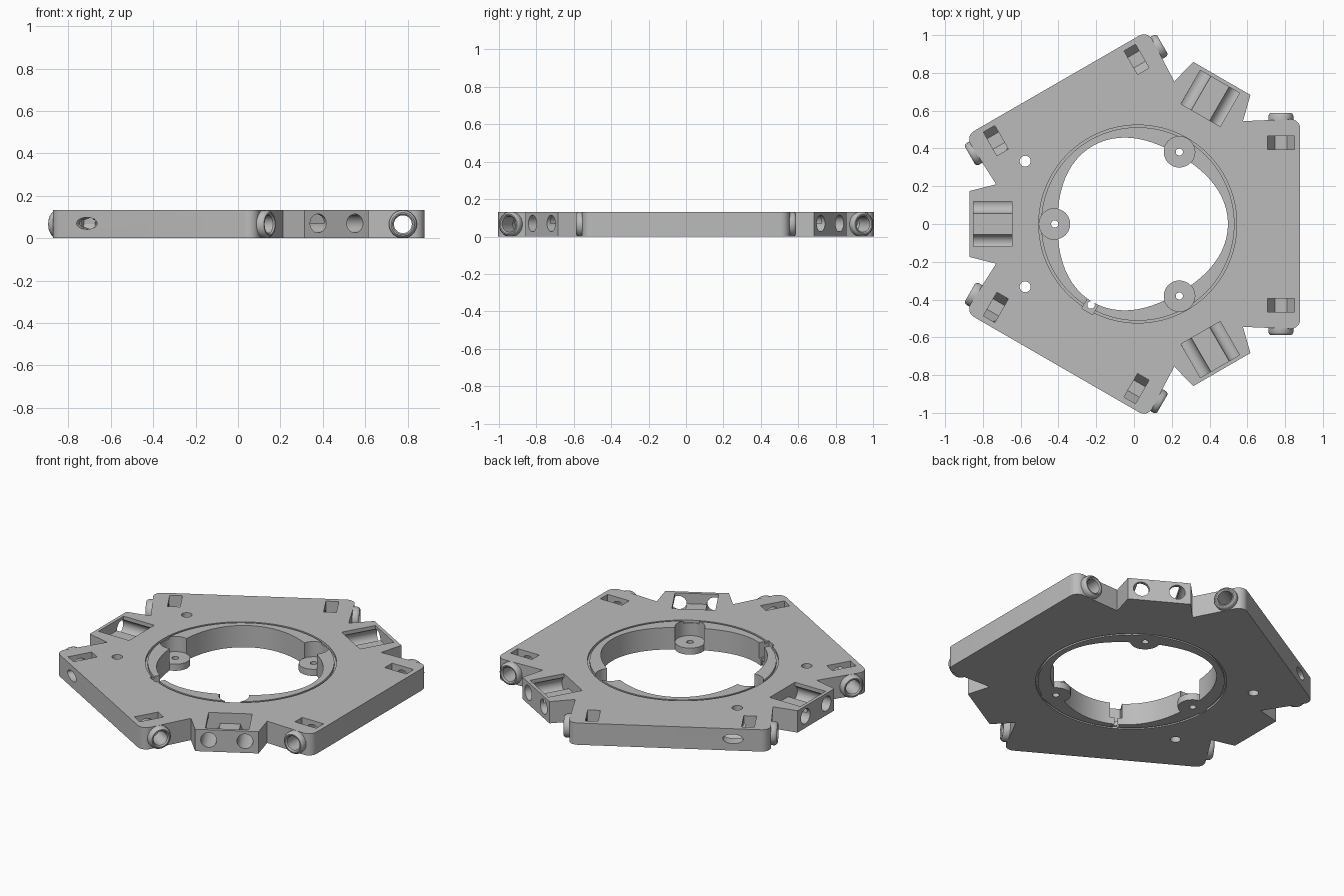
import bpy, bmesh, math
from mathutils import Matrix, Vector

cube = bpy.data.objects.get("Cube")
if cube:
    bpy.data.objects.remove(cube, do_unlink=True)

H = 0.132            # plate thickness
MID = H / 2
CENTRE = Matrix.Translation((0.02, 0, 0))

grey = bpy.data.materials.new("plain grey")
grey.use_nodes = True
grey.diffuse_color = (0.5, 0.5, 0.5, 1)
grey.node_tree.nodes["Principled BSDF"].inputs["Base Color"].default_value = (0.5, 0.5, 0.5, 1)


def spun(deg):
    return CENTRE @ Matrix.Rotation(math.radians(deg), 4, 'Z')


def finish(name, bm, matrix):
    bmesh.ops.transform(bm, matrix=matrix, verts=bm.verts)
    bmesh.ops.recalc_face_normals(bm, faces=bm.faces)
    mesh = bpy.data.meshes.new(name)
    bm.to_mesh(mesh)
    bm.free()
    mesh.materials.append(grey)
    ob = bpy.data.objects.new(name, mesh)
    bpy.context.collection.objects.link(ob)
    return ob


def prism(name, points, z0, z1, matrix=CENTRE):
    bm = bmesh.new()
    face = bm.faces.new([bm.verts.new((x, y, z0)) for x, y in points])
    top = bmesh.ops.extrude_face_region(bm, geom=[face])["geom"]
    for v in top:
        if isinstance(v, bmesh.types.BMVert):
            v.co.z = z1
    return finish(name, bm, matrix)


def circle(r, n=48, x=0, y=0):
    return [(x + r * math.cos(2 * math.pi * i / n), y + r * math.sin(2 * math.pi * i / n)) for i in range(n)]


def rect(x0, x1, y0, y1):
    return [(x0, y0), (x1, y0), (x1, y1), (x0, y1)]


def lathe(name, profile, matrix, n=48):
    # closed (radius, height) loop turned about z
    bm = bmesh.new()
    rings = [[bm.verts.new((r * c, r * s, z)) for r, z in profile]
             for c, s in circle(1, n)]
    for i in range(n):
        a, b = rings[i], rings[(i + 1) % n]
        for j in range(len(profile)):
            k = (j + 1) % len(profile)
            bm.faces.new((a[j], b[j], b[k], a[k]))
    return finish(name, bm, matrix)


def cut(body, cutters):
    for c in cutters:
        c.hide_render = True
        m = body.modifiers.new("cut", 'BOOLEAN')
        m.operation, m.solver, m.object = 'DIFFERENCE', 'EXACT', c
    bpy.context.view_layer.update()
    deps = bpy.context.evaluated_depsgraph_get()
    mesh = bpy.data.meshes.new_from_object(body.evaluated_get(deps))
    body.modifiers.clear()
    body.data = mesh
    for c in cutters:
        bpy.data.objects.remove(c, do_unlink=True)


def smooth(ob):
    bpy.ops.object.select_all(action='DESELECT')
    ob.select_set(True)
    bpy.context.view_layer.objects.active = ob
    bpy.ops.object.shade_smooth_by_angle(angle=math.radians(30))


# Outline: three long sides with rounded corners, and three tabs between them
SIDE, HALF, FILLET = 0.86, 0.555, 0.05
sector = []
for sign in (-1, 1):
    arc = [(SIDE - FILLET + FILLET * math.cos(a), sign * (HALF - FILLET + FILLET * math.sin(a)))
           for a in [math.pi / 2 * i / 8 for i in range(9)]]
    sector += arc[::-1] if sign < 0 else arc
tab = Matrix.Rotation(math.radians(60), 2)
sector += [tuple(tab @ Vector(p)) for p in ((0.75, -0.21), (0.89, -0.175), (0.89, 0.175), (0.75, 0.21))]
outline = []
for k in range(3):
    turn = Matrix.Rotation(math.radians(120 * k), 2)
    outline += [tuple(turn @ Vector(p)) for p in sector]
plate = prism("plate", outline, 0, H)

# Wavy central opening
opening = []
for c, s in circle(1, 144):
    r = 0.451 + 0.026 * math.cos(3 * math.atan2(s, c))
    opening.append((r * c, r * s))
cutters = [prism("opening", opening, -0.1, 0.3)]

# Thin ring grooves, top and bottom
for z0, z1 in ((H - 0.015, H + 0.05), (-0.05, 0.012)):
    cutters.append(lathe("groove", [(0.512, z0), (0.524, z0), (0.524, z1), (0.512, z1)], CENTRE, 128))

ALONG_X = Matrix.Rotation(math.pi / 2, 4, 'Y')
ALONG_Y = Matrix.Rotation(-math.pi / 2, 4, 'X')
BORE_X = 0.758

for k in range(3):
    m = spun(120 * k)
    # Long bore running parallel to each long side
    cutters.append(prism("bore", circle(0.042), -0.8, 0.8,
                         m @ Matrix.Translation((BORE_X, 0, MID)) @ ALONG_Y))
    # Tapered nut slots near the corners
    for v in (-0.43, 0.43):
        slot = [(-0.072, 0.06), (0.072, 0.06), (0.072, -0.01), (0.032, -0.075),
                (-0.032, -0.075), (-0.072, -0.01)]
        cutters.append(prism("slot", slot, -0.035, 0.035,
                             m @ Matrix.Translation((BORE_X, v, MID + 0.01))
                             @ Matrix.Rotation(math.pi / 2, 4, 'X')))
    # Tab window with two round channels opening outward
    t = spun(120 * k + 60)
    cutters.append(prism("window", rect(0.665, 0.87, -0.12, 0.12), MID + 0.003, 0.3, t))
    for v in (-0.1, 0.1):
        cutters.append(prism("channel", circle(0.044), 0.665, 1.0,
                             t @ Matrix.Translation((0, v, MID + 0.004)) @ ALONG_X))
    # Pocket for each mounting lug
    cutters.append(prism("lug_pocket", circle(0.082, 48, 0.44), -0.1, 0.3, t))

# Oval side openings that meet a round vertical hole
for deg, v in ((120, 0.35), (240, -0.35)):
    m = spun(deg)
    cutters.append(prism("oval", circle(1, 40), 0.586, 1.0,
                         m @ Matrix.Translation((0, v, 0.07)) @ ALONG_X
                         @ Matrix.Diagonal((0.028, 0.056, 1, 1))))
    cutters.append(prism("pin_hole", circle(0.029, 32, 0.586, v), -0.1, 0.3, m))

# Small notch in the inner wall with a hole in its floor
notch = spun(240)
cutters.append(prism("notch", rect(0.43, 0.535, -0.033, 0.033), 0.04, 0.3, notch))
cutters.append(prism("notch_hole", circle(0.02, 24, 0.495), -0.1, 0.3, notch))

cut(plate, cutters)
smooth(plate)

# Mounting lugs: low drilled discs reaching into the opening
for k in range(3):
    m = spun(120 * k + 60) @ Matrix.Translation((0.44, 0, 0))
    smooth(lathe("mounting_lug", [(0.019, 0), (0.082, 0), (0.082, 0.04), (0.019, 0.04)], m))

# Rounded collars around the ends of each bore
collar = [(0.042, -0.01), (0.066, -0.01), (0.066, 0.018), (0.062, 0.027),
          (0.055, 0.033), (0.049, 0.033), (0.042, 0.026)]
for k in range(3):
    for sign in (-1, 1):
        m = spun(120 * k) @ Matrix.Translation((BORE_X, sign * HALF, MID))
        smooth(lathe("bore_collar", collar, m @ Matrix.Rotation(-sign * math.pi / 2, 4, 'X')))
